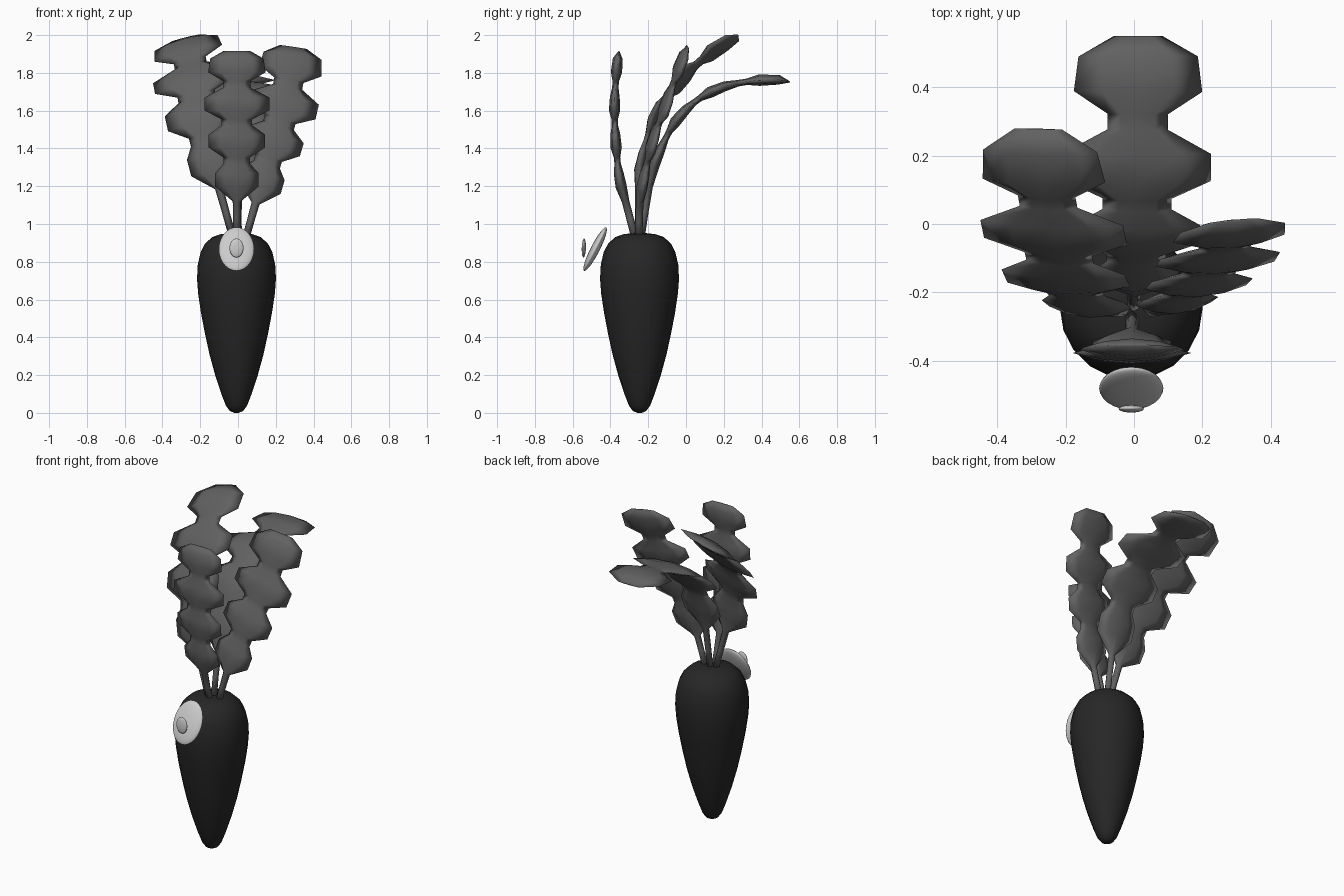
import bpy, bmesh, math
from mathutils import Vector

if "Cube" in bpy.data.objects:
    bpy.data.objects.remove(bpy.data.objects["Cube"])


def grey(name, v):
    m = bpy.data.materials.new(name)
    m.diffuse_color = (v, v, v, 1)
    m.use_nodes = True
    m.node_tree.nodes["Principled BSDF"].inputs["Base Color"].default_value = m.diffuse_color
    return m


def loft(name, rings, mat=None, angle=None):
    """Skin a list of equal-length rings, cap both ends, smooth-shade."""
    bm = bmesh.new()
    loops = [[bm.verts.new(p) for p in r] for r in rings]
    n = len(loops[0])
    for a, b in zip(loops, loops[1:]):
        for i in range(n):
            bm.faces.new((a[i], a[(i + 1) % n], b[(i + 1) % n], b[i]))
    bm.faces.new(loops[0])
    bm.faces.new(loops[-1])
    bmesh.ops.recalc_face_normals(bm, faces=bm.faces)
    for f in bm.faces:
        f.smooth = True
    me = bpy.data.meshes.new(name)
    bm.to_mesh(me)
    bm.free()
    ob = bpy.data.objects.new(name, me)
    bpy.context.collection.objects.link(ob)
    if mat:
        me.materials.append(mat)
    return ob


dark = grey("root_dark", 0.02)
leaf_grey = grey("leaf_grey", 0.12)

# Tapered root body
profile = [(0.012, 0.0), (0.035, 0.01), (0.056, 0.038), (0.08, 0.1), (0.113, 0.2),
           (0.143, 0.31), (0.167, 0.42), (0.188, 0.53), (0.203, 0.63), (0.209, 0.71),
           (0.205, 0.785), (0.19, 0.85), (0.167, 0.895), (0.13, 0.93), (0.085, 0.946),
           (0.03, 0.952)]
N = 20
loft("root_body", [[(-0.008 + r * math.cos(2 * math.pi * i / N),
                     -0.246 + r * math.sin(2 * math.pi * i / N), z) for i in range(N)]
                   for r, z in profile], dark)


# Lobed leaves: a lens section swept along a spline through the lobe centres
def spline(pts, u):
    i = min(int(u), len(pts) - 2)
    t = u - i
    p1, p2 = pts[i], pts[i + 1]
    p0 = pts[i - 1] if i else 2 * p1 - p2
    p3 = pts[i + 2] if i + 2 < len(pts) else 2 * p2 - p1
    return 0.5 * (2 * p1 + (p2 - p0) * t + (2 * p0 - 5 * p1 + 4 * p2 - p3) * t * t
                  + (3 * p1 - p0 - 3 * p2 + p3) * t ** 3)


LENS = [(1, 0), (0.55, 0.7), (0, 1), (-0.55, 0.7), (-1, 0), (-0.55, -0.7), (0, -1), (0.55, -0.7)]


def leaf(name, pts, widths, side=(1, 0, 0)):
    pts = [Vector(p) for p in pts]
    stations = [(0, 0.02, 0.02), (0.5, 0.02, 0.02), (1, 0.022, 0.02)]
    for k, w in enumerate(widths):
        c, last = k + 2, k == len(widths) - 1
        if k:
            stations.append((c - 0.42, w * 0.47, 0.017))
        stations.append((c - (0.17 if k else 0.32), w, 0.03))
        stations.append((c + (0.45 if last else 0.17), w * (0.93 if last else 1), 0.026))
        if not last:
            stations.append((c + 0.42, widths[k + 1] * 0.47, 0.017))
    stations.append((len(pts) - 1, 0.072, 0.003))
    rings = []
    for u, w, t in stations:
        c = spline(pts, u)
        tan = (spline(pts, min(u + 0.05, len(pts) - 1)) - spline(pts, max(u - 0.05, 0))).normalized()
        s = Vector(side)
        s = (s - tan * s.dot(tan)).normalized()
        nrm = tan.cross(s)
        rings.append([c + s * (a * w) + nrm * (b * t) for a, b in LENS])
    loft(name, rings, leaf_grey)


leaf("front_leaf", [(-0.006, -0.268, 0.92), (-0.006, -0.32, 1.12), (-0.006, -0.352, 1.24),
                    (-0.006, -0.372, 1.44), (-0.006, -0.378, 1.635), (-0.006, -0.366, 1.83),
                    (-0.006, -0.355, 1.915)], (0.115, 0.15, 0.172, 0.152))
leaf("left_leaf", [(-0.025, -0.25, 0.92), (-0.1, -0.25, 1.19), (-0.14, -0.235, 1.335),
                   (-0.2, -0.16, 1.575), (-0.235, -0.025, 1.765), (-0.268, 0.155, 1.925),
                   (-0.28, 0.278, 1.985)], (0.125, 0.185, 0.215, 0.185), (1, -0.03, 0.25))
leaf("right_leaf", [(0.04, -0.25, 0.92), (0.093, -0.245, 1.11), (0.128, -0.225, 1.235),
                    (0.19, -0.175, 1.44), (0.245, -0.105, 1.635), (0.282, -0.032, 1.84),
                    (0.293, 0.01, 1.937)], (0.115, 0.155, 0.18, 0.167), (1, 0.06, -0.22))
leaf("back_leaf", [(0.0, -0.24, 0.92), (0.0, -0.195, 1.2), (0.005, -0.15, 1.36),
                   (0.008, -0.03, 1.575), (0.01, 0.165, 1.715), (0.012, 0.425, 1.765),
                   (0.012, 0.55, 1.752)], (0.125, 0.185, 0.215, 0.188))


# Eye and pupil: flattened spheres in front of the root
def disc(name, loc, size, tilt):
    bpy.ops.mesh.primitive_uv_sphere_add(segments=24, ring_count=14, location=loc,
                                         rotation=(-math.radians(tilt), 0, 0))
    ob = bpy.context.object
    ob.name = name
    ob.scale = size
    bpy.ops.object.shade_smooth()


disc("eye", (-0.008, -0.481, 0.867), (0.094, 0.024, 0.129), 27)
disc("pupil", (-0.008, -0.541, 0.873), (0.037, 0.011, 0.05), 2)
